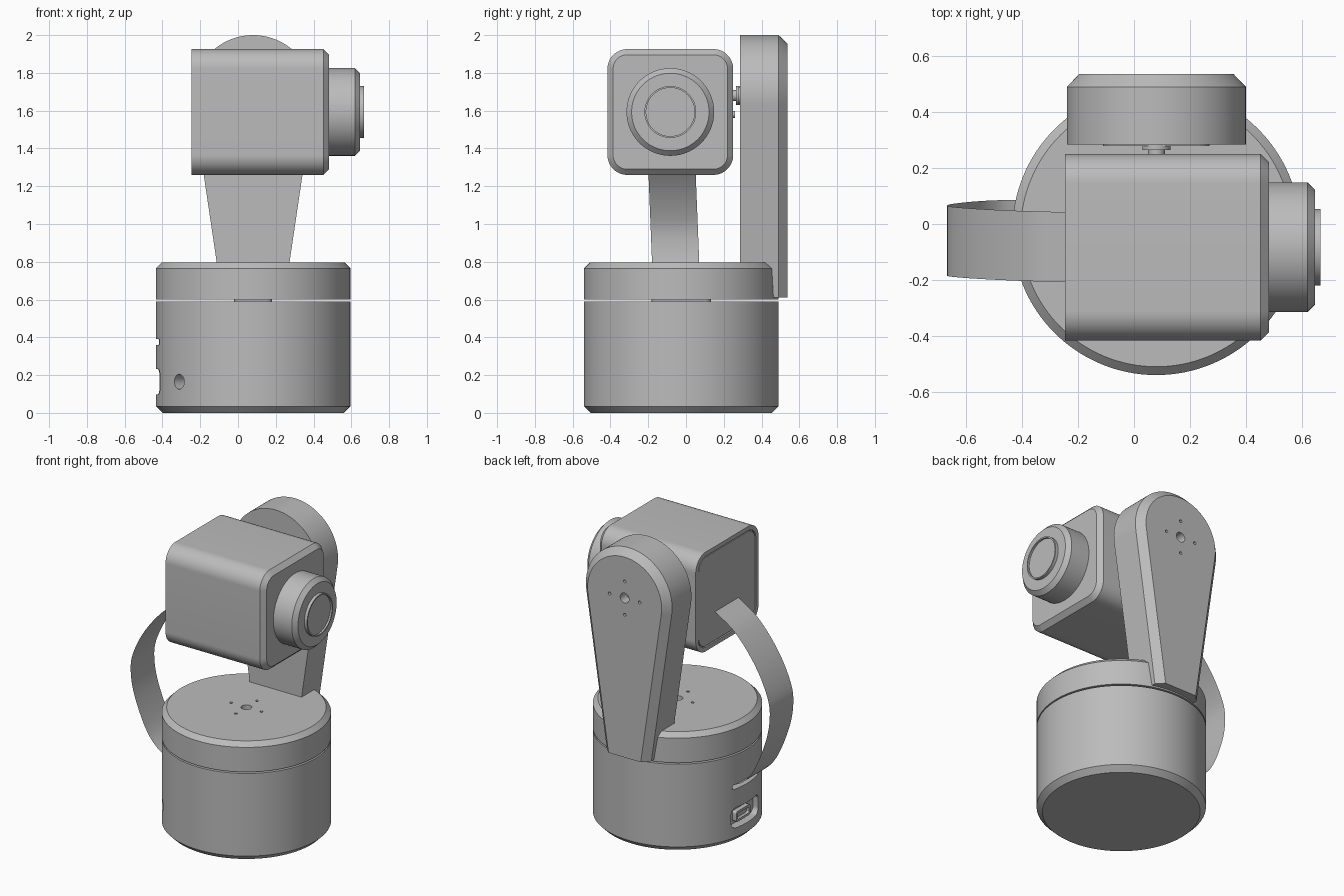
import bpy, bmesh, math
from mathutils import Vector

old = bpy.data.objects.get("Cube")
if old:
    bpy.data.objects.remove(old, do_unlink=True)

grey = bpy.data.materials.new("plain_grey")
grey.use_nodes = True
GREY = (0.5, 0.5, 0.5, 1)
grey.diffuse_color = GREY
grey.node_tree.nodes["Principled BSDF"].inputs["Base Color"].default_value = GREY

# Outline coordinates (u, v) and loft position w mapped to the world per axis
AXES = {"X": lambda u, v, w: (w, u, v),
        "Y": lambda u, v, w: (u, w, v),
        "Z": lambda u, v, w: (u, v, w)}
parts = []


def finish(name, bm):
    bmesh.ops.recalc_face_normals(bm, faces=bm.faces)
    mesh = bpy.data.meshes.new(name)
    bm.to_mesh(mesh)
    bm.free()
    mesh.materials.append(grey)
    obj = bpy.data.objects.new(name, mesh)
    bpy.context.collection.objects.link(obj)
    parts.append(obj)
    return obj


def loft(name, outline, stations, axis="Z", at=(0, 0)):
    """Skin outline(size) through (size, position) stations and cap both ends."""
    bm = bmesh.new()
    rings = [[bm.verts.new(AXES[axis](at[0] + u, at[1] + v, w)) for u, v in outline(s)]
             for s, w in stations]
    for a, b in zip(rings, rings[1:]):
        for i in range(len(a)):
            j = (i + 1) % len(a)
            bm.faces.new((a[i], a[j], b[j], b[i]))
    bm.faces.new(rings[0])
    bm.faces.new(rings[-1])
    return finish(name, bm)


def circle(n=96):
    return lambda r: [(r * math.cos(2 * math.pi * i / n), r * math.sin(2 * math.pi * i / n))
                      for i in range(n)]


def rounded(hu, hv, rad, n=10):
    """Rounded rectangle whose size argument is an inset."""
    def outline(inset):
        pts = []
        for k, (su, sv) in enumerate(((1, 1), (-1, 1), (-1, -1), (1, -1))):
            for i in range(n + 1):
                a = math.pi / 2 * (k + i / n)
                r = max(rad - inset, 0.002)
                pts.append((su * (hu - inset - r) + r * math.cos(a),
                            sv * (hv - inset - r) + r * math.sin(a)))
        return pts
    return outline


def arm_outline(inset, r=0.32, bottom=-1.07, lean=0.147, n=64):
    """Round head with tangent sides tapering to a flat foot."""
    r -= inset
    pts = [(r * math.cos(a), r * math.sin(a))
           for a in (-lean + (math.pi + 2 * lean) * i / n for i in range(n + 1))]
    foot = pts[0][0] + (bottom - pts[0][1]) * math.tan(lean)
    return pts + [(-foot, bottom), (foot, bottom)]


def cut(target, cutter):
    parts.remove(cutter)
    mod = target.modifiers.new("cut", "BOOLEAN")
    mod.operation, mod.solver, mod.object = "DIFFERENCE", "EXACT", cutter
    bpy.context.view_layer.objects.active = target
    bpy.ops.object.modifier_apply(modifier=mod.name)
    bpy.data.objects.remove(cutter, do_unlink=True)


def mount_holes(target, axis, at, lo, hi):
    """A centre bore with four small screw holes around it."""
    cut(target, loft("cutter", circle(32), [(0.033, lo), (0.033, hi)], axis, at))
    for du, dv in ((1, 0), (-1, 0), (0, 1), (0, -1)):
        p = (at[0] + 0.112 * du, at[1] + 0.112 * dv)
        cut(target, loft("cutter", circle(12), [(0.01, lo), (0.01, hi)], axis, p))


BASE = (0.08, -0.025)
HEAD = (-0.083, 1.593)
PIVOT = (0.08, 1.68)

# Base body with cable slot, port recess and side hole
body = loft("base_body", circle(128), [(0.48, 0), (0.515, 0.035), (0.515, 0.59)], at=BASE)
cut(body, loft("cutter", rounded(0.135, 0.016, 0.012), [(0, -0.6), (0, -0.36)], "X", (-0.03, 0.375)))
cut(body, loft("cutter", rounded(0.145, 0.068, 0.04), [(0, -0.6), (0, -0.375)], "X", (-0.03, 0.165)))
hole = loft("cutter", circle(32), [(0.04, 0.44), (0.04, 0.6)], "X")
hole.rotation_euler.z = math.radians(220.5)
hole.location = (*BASE, 0.165)
bpy.context.view_layer.update()
cut(body, hole)

# Port connector inside the recess
port = loft("port_connector", rounded(0.075, 0.035, 0.015), [(0, -0.405), (0, -0.36)], "X", (-0.03, 0.15))
cut(port, loft("cutter", rounded(0.06, 0.02, 0.01), [(0, -0.5), (0, -0.385)], "X", (-0.03, 0.15)))

# Turntable and its drive horn
loft("turntable_horn", rounded(0.1, 0.157, 0.03), [(0, 0.58), (0, 0.61)], at=BASE)
table = loft("turntable", circle(128), [(0.515, 0.6), (0.515, 0.765), (0.485, 0.795)], at=BASE)
mount_holes(table, "Z", BASE, 0.73, 0.85)

# Upright arm
arm = loft("upright_arm", arm_outline, [(0, 0.285), (0, 0.49), (0.045, 0.537)], "Y", PIVOT)
mount_holes(arm, "Y", PIVOT, 0.47, 0.6)

# Tilt pivot between arm and head
loft("tilt_horn", rounded(0.19, 0.045, 0.044), [(0, 0.279), (0, 0.3)], "Y", PIVOT)
loft("pivot_hub", circle(48), [(0.05, 0.265), (0.05, 0.3)], "Y", PIVOT)
loft("pivot_shaft", circle(32), [(0.03, 0.24), (0.03, 0.27)], "Y", PIVOT)
loft("pivot_screw", circle(24), [(0.018, 0.24), (0.018, 0.26)], "Y", (PIVOT[0], 1.58))

# Camera head with a chamfered front and a recessed rear panel
head = loft("camera_head", rounded(0.333, 0.333, 0.105, 16),
            [(0, -0.247), (0, 0.453), (0.03, 0.483)], "X", HEAD)
cut(head, loft("cutter", rounded(0.305, 0.305, 0.08, 16), [(0, -0.3), (0, -0.235)], "X", HEAD))
loft("rear_panel", rounded(0.298, 0.298, 0.075, 16), [(0, -0.245), (0, -0.23)], "X", HEAD)

# Lens barrel and front ring
loft("lens_barrel", circle(), [(0.232, 0.47), (0.232, 0.62), (0.205, 0.647)], "X", HEAD)
ring = loft("lens_ring", circle(), [(0.137, 0.63), (0.137, 0.667)], "X", HEAD)
cut(ring, loft("cutter", circle(), [(0.128, 0.655), (0.128, 0.7)], "X", HEAD))

# Flat ribbon cable: smooth curve through a few (x, z) points
path = [(-0.24, 1.49), (-0.40, 1.385), (-0.55, 1.21), (-0.645, 1.03), (-0.668, 0.9),
        (-0.645, 0.74), (-0.57, 0.54), (-0.49, 0.43), (-0.39, 0.372)]
path = [Vector(p) for p in path]
ext = [2 * path[0] - path[1]] + path + [2 * path[-1] - path[-2]]
bm = bmesh.new()
prev = None
for k in range(len(path) - 1):
    a, b, c, d = ext[k:k + 4]
    for i in range(8 if k < len(path) - 2 else 9):
        t = i / 8
        p = 0.5 * (2 * b + (c - a) * t + (2 * a - 5 * b + 4 * c - d) * t ** 2
                   + (3 * b - a - 3 * c + d) * t ** 3)
        mid = -0.075 + 0.04 * (1.3 - p.y)
        pair = [bm.verts.new((p.x, mid + s * 0.125, p.y)) for s in (-1, 1)]
        if prev:
            bm.faces.new((prev[0], prev[1], pair[1], pair[0]))
        prev = pair
finish("ribbon_cable", bm)

# Smooth curved sides, keep crisp edges
bpy.ops.object.select_all(action="DESELECT")
for obj in parts:
    obj.select_set(True)
bpy.context.view_layer.objects.active = parts[0]
bpy.ops.object.shade_smooth_by_angle(angle=math.radians(25))
